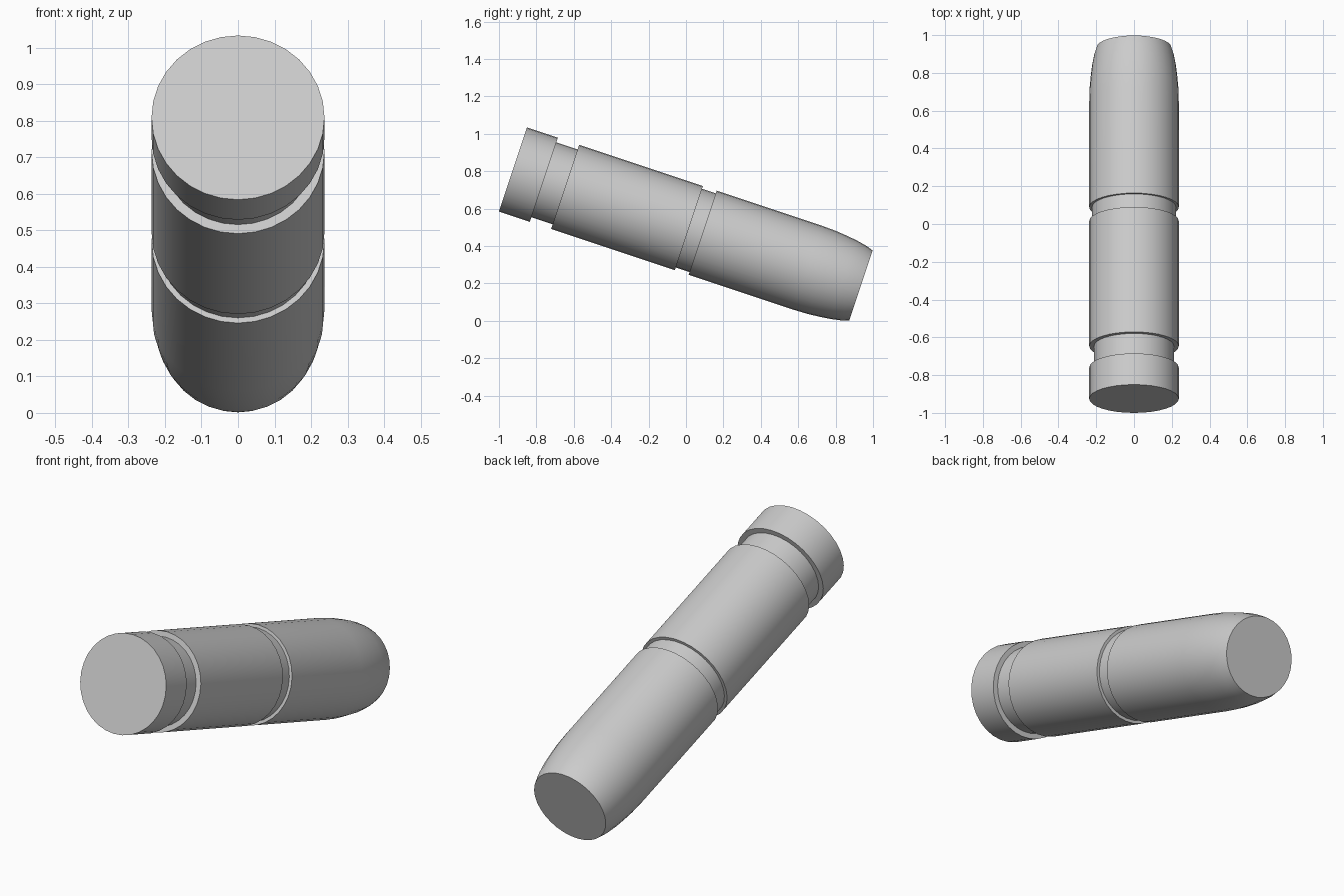
import bpy, bmesh, math
from mathutils import Matrix

if "Cube" in bpy.data.objects:
    bpy.data.objects.remove(bpy.data.objects["Cube"])

SIDES = 32
# (distance along axis from the flat rear face, radius)
PROFILE = [
    (0.0, 0.237), (0.174, 0.237),                      # rear collar
    (0.174, 0.211), (0.294, 0.211),                    # wide deep groove
    (0.294, 0.237), (0.991, 0.237),                    # middle section
    (0.991, 0.222), (1.069, 0.222),                    # narrow shallow groove
    (1.069, 0.237), (1.66, 0.237),                     # front section
    (1.74, 0.2345), (1.80, 0.229), (1.86, 0.222),      # rounded nose
    (1.92, 0.2105), (1.961, 0.1975),
]


def lathe(name, profile, sides):
    """Revolve a profile around local z and cap both ends."""
    bm = bmesh.new()
    rings = []
    for d, r in profile:
        rings.append([bm.verts.new((r * math.cos(2 * math.pi * i / sides),
                                    r * math.sin(2 * math.pi * i / sides), d))
                      for i in range(sides)])
    for a, b in zip(rings, rings[1:]):
        for i in range(sides):
            j = (i + 1) % sides
            bm.faces.new((a[i], a[j], b[j], b[i]))
    bm.faces.new(rings[0][::-1])
    bm.faces.new(rings[-1])
    bmesh.ops.recalc_face_normals(bm, faces=bm.faces[:])
    mesh = bpy.data.meshes.new(name)
    bm.to_mesh(mesh)
    bm.free()
    obj = bpy.data.objects.new(name, mesh)
    bpy.context.collection.objects.link(obj)
    return obj


# Grooved rod, tilted nose-down towards +y
rod = lathe("grooved_rod", PROFILE, SIDES)
tilt = math.pi / 2 + math.atan2(1, 3)
rod.matrix_world = Matrix.Translation((0, -0.925, 0.809)) @ Matrix.Rotation(-tilt, 4, 'X')

bpy.context.view_layer.objects.active = rod
rod.select_set(True)
bpy.ops.object.shade_smooth_by_angle(angle=math.radians(30))
